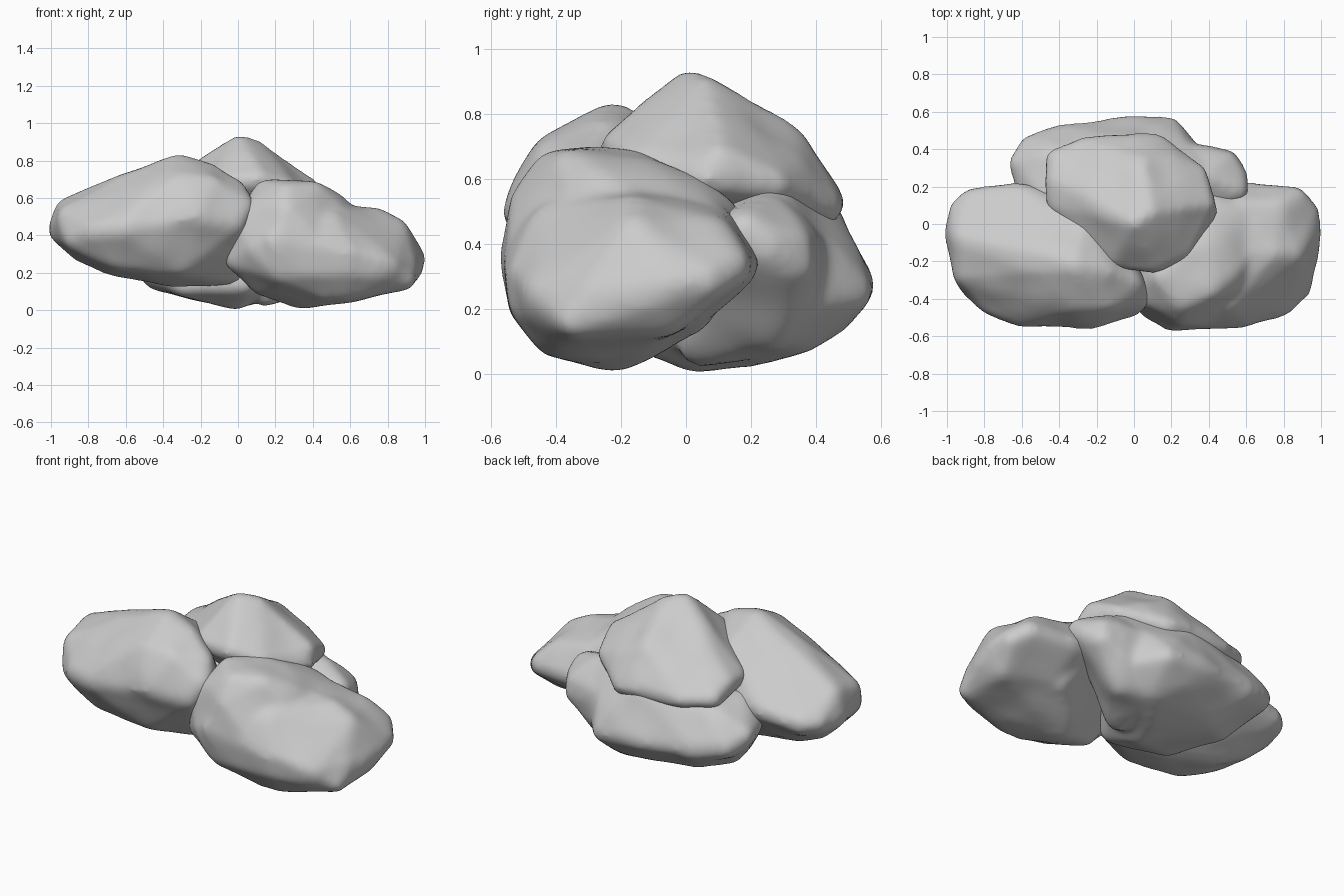
import bpy, bmesh
from mathutils import Vector


def lump(name, *groups, r=0.075, bump=0.022):
    """Soft boulder: rounded convex hulls touching the points, fused, rippled and smoothed."""
    ball = bmesh.new()
    bmesh.ops.create_icosphere(ball, subdivisions=2, radius=r)
    dirs = [v.co.copy() for v in ball.verts]
    ball.free()
    me = bpy.data.meshes.new(name)
    for group in groups:
        pts = [Vector(p) for p in group]
        lo = Vector([min(p[i] for p in pts) for i in range(3)])
        hi = Vector([max(p[i] for p in pts) for i in range(3)])
        c, ext = (lo + hi) / 2, (hi - lo) / 2
        bm = bmesh.new()
        for p in pts:
            # inset along the normal of the surrounding ellipsoid
            n = Vector([(p[i] - c[i]) / ext[i] ** 2 for i in range(3)]).normalized()
            for d in dirs:
                bm.verts.new(p - n * r + d)
        bmesh.ops.convex_hull(bm, input=bm.verts[:])
        loose = [v for v in bm.verts if not v.link_faces]
        bmesh.ops.delete(bm, geom=loose, context='VERTS')
        bmesh.ops.recalc_face_normals(bm, faces=bm.faces[:])
        bm.from_mesh(me)
        bm.to_mesh(me)
        bm.free()
    ob = bpy.data.objects.new(name, me)
    bpy.context.collection.objects.link(ob)
    m = ob.modifiers.new("remesh", 'REMESH')
    m.mode = 'VOXEL'
    m.voxel_size = 0.02
    m.use_smooth_shade = True
    tex = bpy.data.textures.new(name + "_ripple", 'CLOUDS')
    tex.noise_scale = 0.2
    tex.noise_depth = 0
    d = ob.modifiers.new("ripple", 'DISPLACE')
    d.texture = tex
    d.strength = bump
    d.mid_level = 0.5
    s = ob.modifiers.new("soften", 'SMOOTH')
    s.factor = 0.5
    s.iterations = 10
    return ob


# Front right lump: tall inner part and lower outer end
lump("right_lump", [
    (-0.06, -0.38, 0.25), (-0.02, -0.42, 0.45), (0.0, -0.12, 0.35),
    (0.07, -0.42, 0.58), (0.12, -0.30, 0.69), (0.25, -0.45, 0.67),
    (0.25, -0.53, 0.57), (0.42, -0.38, 0.68), (0.28, -0.15, 0.69),
    (0.40, -0.12, 0.67), (0.40, 0.03, 0.61), (0.42, 0.16, 0.52),
    (0.44, 0.20, 0.40), (0.20, -0.57, 0.40), (0.22, -0.53, 0.17),
    (0.05, -0.50, 0.32), (0.45, -0.56, 0.30), (0.30, -0.22, 0.01),
    (0.08, -0.30, 0.09), (0.50, -0.44, 0.06), (0.62, -0.20, 0.56),
    (0.60, 0.08, 0.50), (0.60, 0.05, 0.14), (0.70, -0.3, 0.4)],
    [
    (0.15, -0.55, 0.40), (0.20, -0.52, 0.18), (0.30, -0.22, 0.01),
    (0.55, -0.44, 0.06), (0.60, -0.56, 0.30), (0.60, -0.54, 0.18),
    (0.85, -0.46, 0.20), (0.93, -0.37, 0.12), (0.96, -0.30, 0.22),
    (1.00, 0.0, 0.26), (0.98, 0.10, 0.29), (0.92, -0.05, 0.14),
    (0.90, 0.19, 0.34), (0.62, 0.22, 0.36), (0.42, 0.20, 0.40),
    (0.55, 0.12, 0.50), (0.80, 0.12, 0.46), (0.88, -0.15, 0.48),
    (0.75, -0.15, 0.55), (0.45, -0.15, 0.58), (0.50, -0.45, 0.52),
    (0.65, 0.05, 0.14)])

# Front left lump, its peak nearer the middle
lump("left_lump", [
    (-1.00, 0.0, 0.41), (-0.97, -0.05, 0.55), (-0.96, -0.30, 0.50),
    (-0.97, 0.12, 0.42), (-0.91, -0.38, 0.35), (-0.80, -0.47, 0.40),
    (-0.90, 0.18, 0.42), (-0.66, 0.22, 0.45), (-0.45, 0.18, 0.45),
    (-0.75, -0.15, 0.65), (-0.50, -0.25, 0.77), (-0.30, -0.24, 0.84),
    (-0.12, -0.28, 0.78), (0.02, -0.35, 0.68), (0.07, -0.43, 0.57),
    (0.02, -0.49, 0.46), (-0.20, -0.56, 0.50), (-0.60, -0.55, 0.42),
    (-0.30, -0.46, 0.72), (-0.10, -0.45, 0.70),
    (-0.65, -0.42, 0.23), (-0.30, -0.42, 0.19), (-0.33, -0.15, 0.12),
    (0.0, -0.20, 0.15), (-0.70, -0.10, 0.19), (-0.88, -0.05, 0.27),
    (-0.05, -0.10, 0.45), (-0.25, 0.02, 0.68)])

# Middle lump on top, steep at the back
lump("top_lump", [
    (0.01, -0.01, 0.93), (0.09, 0.05, 0.915), (-0.18, 0.05, 0.82),
    (-0.47, 0.25, 0.57), (-0.45, 0.38, 0.52), (-0.46, 0.11, 0.56),
    (-0.30, 0.45, 0.50), (0.0, 0.475, 0.50), (0.14, 0.47, 0.48),
    (0.05, 0.37, 0.73), (0.25, 0.36, 0.60), (0.38, 0.30, 0.56),
    (0.44, 0.05, 0.58), (0.43, 0.10, 0.66), (0.29, -0.19, 0.66),
    (0.12, -0.26, 0.71), (-0.10, -0.24, 0.71), (-0.22, -0.06, 0.68),
    (0.0, 0.1, 0.35)], r=0.06)

# Low back lump: broad left part and a smaller right end
lump("back_lump", [
    (-0.66, 0.35, 0.40), (-0.62, 0.20, 0.42), (-0.60, 0.45, 0.33),
    (-0.40, 0.53, 0.28), (0.0, 0.575, 0.26), (0.22, 0.57, 0.24),
    (0.32, 0.45, 0.22), (0.34, 0.42, 0.36), (0.36, 0.28, 0.57),
    (0.0, 0.44, 0.54), (0.0, 0.28, 0.58),
    (-0.40, 0.38, 0.52), (-0.50, 0.15, 0.52), (-0.55, 0.20, 0.20),
    (-0.48, 0.20, 0.12), (-0.30, 0.30, 0.07), (0.0, 0.0, 0.005),
    (0.05, 0.20, 0.02), (0.20, 0.36, 0.075), (0.10, 0.50, 0.16),
    (-0.30, -0.10, 0.08), (0.05, -0.20, 0.10), (0.0, -0.1, 0.45)],
    [
    (0.10, 0.30, 0.57), (0.10, 0.35, 0.10), (0.30, 0.28, 0.07),
    (0.40, 0.41, 0.25), (0.54, 0.39, 0.34), (0.54, 0.37, 0.42),
    (0.61, 0.25, 0.42), (0.60, 0.17, 0.47), (0.40, 0.26, 0.56),
    (0.10, 0.45, 0.40), (0.20, 0.0, 0.45), (0.10, 0.0, 0.05)])
